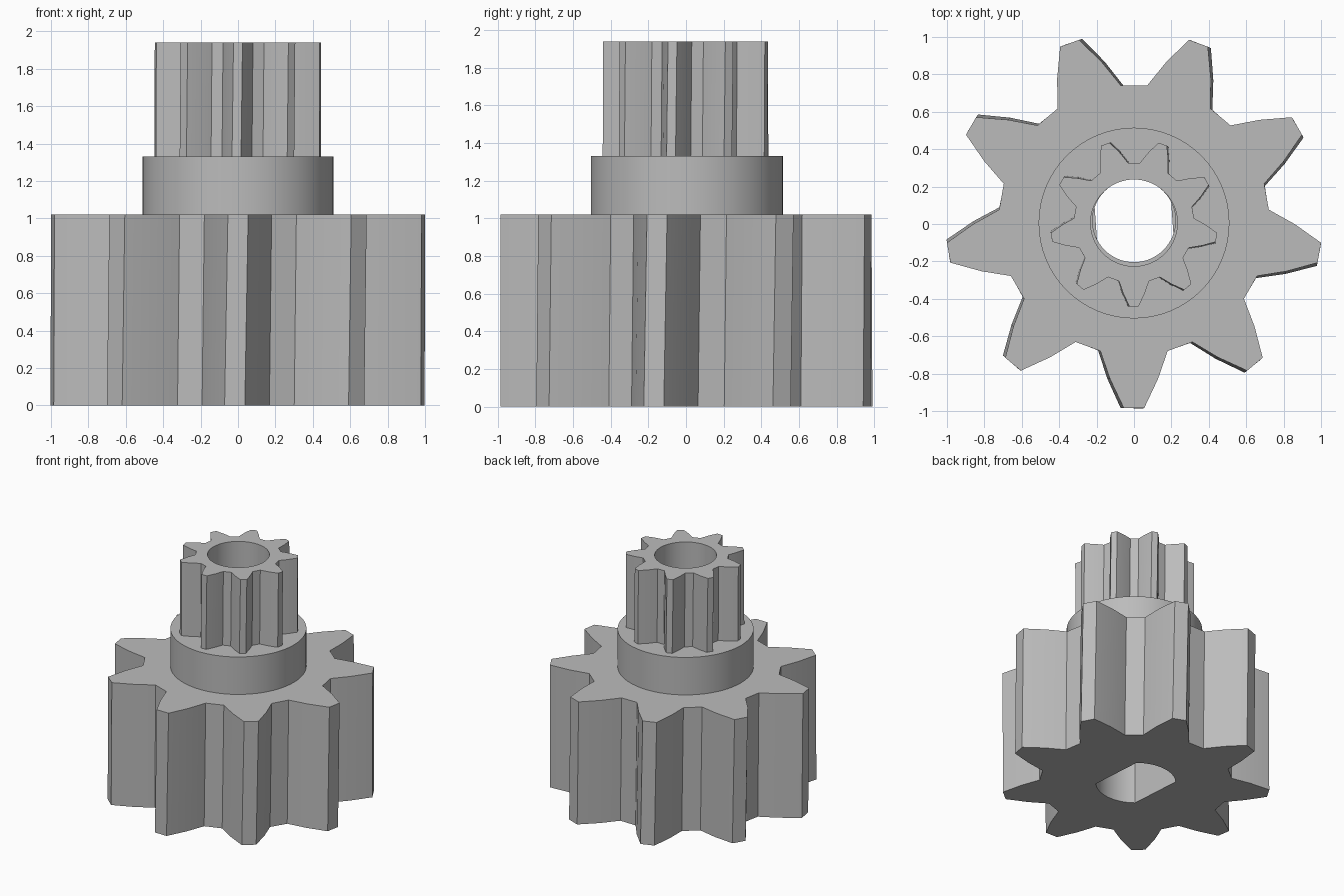
import bpy, bmesh
from math import sin, cos, radians, tau, asin, pi

default = bpy.data.objects.get("Cube")
if default:
    bpy.data.objects.remove(default, do_unlink=True)

# One plain grey material
grey = bpy.data.materials.new("plain_grey")
grey.use_nodes = True
COLOUR = (0.5, 0.5, 0.5, 1)
grey.diffuse_color = COLOUR
bsdf = next(n for n in grey.node_tree.nodes if n.type == 'BSDF_PRINCIPLED')
bsdf.inputs["Base Color"].default_value = COLOUR
bsdf.inputs["Roughness"].default_value = 0.6

TEETH = 9
TWIST = radians(1.0)


def rotate(points, angle):
    c, s = cos(angle), sin(angle)
    return [(x * c - y * s, x * s + y * c) for x, y in points]


def circle(radius, segments=64):
    return [(radius * cos(tau * i / segments), radius * sin(tau * i / segments))
            for i in range(segments)]


def gear_outline(scale):
    # Right-hand flank of a tooth pointing along +x: (radial, half width)
    flank = [(0.70, 0.180), (0.85, 0.128), (1.006, 0.054)]
    tooth = [(r, -w) for r, w in flank] + [(r, w) for r, w in reversed(flank)]
    tooth = [(x * scale, y * scale) for x, y in tooth]
    return [p for k in range(TEETH)
            for p in rotate(tooth, tau * k / TEETH - pi / 2)]


def flat_sided_hole(radius, half_width, steps=16):
    # Round hole with two opposite flats facing sideways
    a = asin(half_width / radius)
    arc = [(radius * sin(a - 2 * a * i / steps), radius * cos(a - 2 * a * i / steps))
           for i in range(steps + 1)]
    return rotate(arc + rotate(arc, pi), radians(4))


def bored_part(name, outline, hole, z0, z1, y, twist=0.0, hole_y=None):
    hole_y = y if hole_y is None else hole_y
    bm = bmesh.new()
    caps = ([], [])
    for loop, cy, turn in ((outline, y, twist), (hole, hole_y, 0.0)):
        low = [bm.verts.new((px, py + cy, z0)) for px, py in rotate(loop, -turn)]
        high = [bm.verts.new((px, py + cy, z1)) for px, py in loop]
        n = len(loop)
        for i in range(n):
            j = (i + 1) % n
            bm.faces.new((low[i], low[j], high[j], high[i]))
            caps[0].append(bm.edges.get((low[i], low[j])))
            caps[1].append(bm.edges.get((high[i], high[j])))
    for edges in caps:
        bmesh.ops.triangle_fill(bm, use_beauty=True, edges=edges)
    bmesh.ops.recalc_face_normals(bm, faces=bm.faces)
    mesh = bpy.data.meshes.new(name)
    bm.to_mesh(mesh)
    bm.free()
    mesh.materials.append(grey)
    part = bpy.data.objects.new(name, mesh)
    bpy.context.collection.objects.link(part)
    bpy.ops.object.select_all(action='DESELECT')
    part.select_set(True)
    bpy.context.view_layer.objects.active = part
    bpy.ops.object.shade_smooth_by_angle(angle=radians(15))
    return part


# Large gear with a flat-sided shaft hole
bored_part("large_gear", gear_outline(1.0), flat_sided_hole(0.30, 0.205),
           0.0, 1.02, 0.021, TWIST)
# Round collar between the two gears
bored_part("collar", circle(0.51), circle(0.222), 1.02, 1.33, 0.005, hole_y=0.018)
# Small gear on top with a round bore
bored_part("small_gear", gear_outline(0.445), circle(0.232), 1.33, 1.94, 0.006, TWIST)
